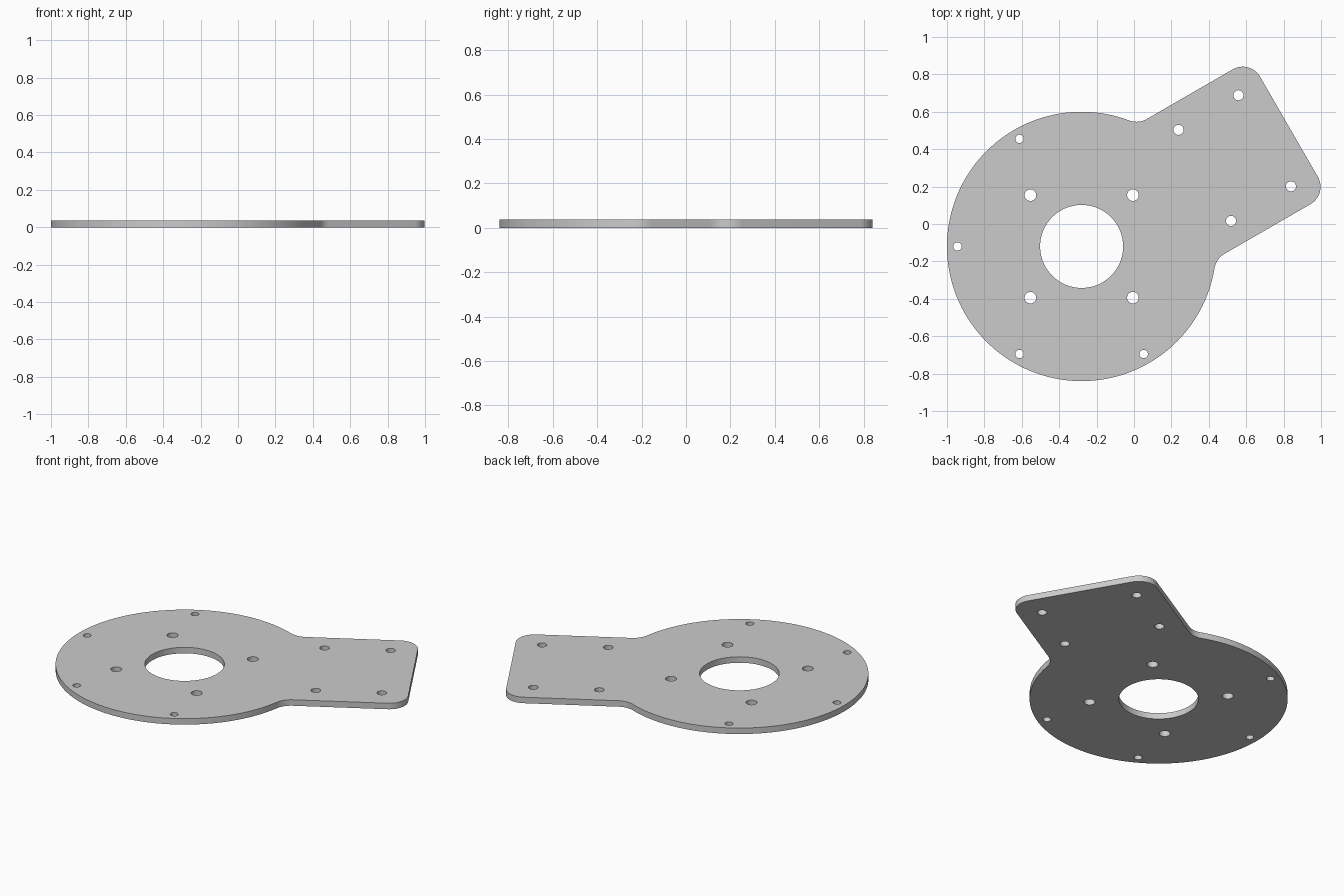
import bpy, bmesh
from math import sin, cos, pi, sqrt, atan2, radians

if "Cube" in bpy.data.objects:
    bpy.data.objects.remove(bpy.data.objects["Cube"])

CX, CY = -0.28, -0.12        # disc centre
R = 0.72                     # disc radius
END, HALF = 1.28, 0.416      # tab reach and half width, along the tab axis
CORNER, FILLET = 0.107, 0.11
TILT = radians(30)           # direction of the tab
THICK = 0.037


def arc(x, y, r, a0, a1, n):
    return [(x + r * cos(a0 + (a1 - a0) * i / n),
             y + r * sin(a0 + (a1 - a0) * i / n)) for i in range(n + 1)]


def to_world(u, v):
    return (CX + u * cos(TILT) - v * sin(TILT),
            CY + u * sin(TILT) + v * cos(TILT))


def circle(x, y, r, n):
    return arc(x, y, r, 0, 2 * pi, n)[:-1]


# Outer outline in the tab's frame: disc, fillet, two round corners, fillet
fv = HALF + FILLET
fu = sqrt((R + FILLET) ** 2 - fv ** 2)
a = atan2(fv, fu)
outline = arc(0, 0, R, a, 2 * pi - a, 120)
outline += arc(fu, -fv, FILLET, pi - a, pi / 2, 12)[1:]
outline += arc(END - CORNER, -HALF + CORNER, CORNER, -pi / 2, 0, 16)
outline += arc(END - CORNER, HALF - CORNER, CORNER, 0, pi / 2, 16)
outline += arc(fu, fv, FILLET, -pi / 2, a - pi, 12)[:-1]
loops = [[to_world(*p) for p in outline]]

# Centre bore
loops.append(circle(CX, CY, 0.222, 72))
# Square pattern of holes around the bore
for sx in (-1, 1):
    for sy in (-1, 1):
        loops.append(circle(CX + sx * 0.274, CY + sy * 0.274, 0.031, 32))
# Rim holes
for deg in (120, 180, 240, 300):
    t = radians(deg)
    loops.append(circle(CX + 0.664 * cos(t), CY + 0.664 * sin(t), 0.0225, 32))
# Tab holes
for u in (0.76, 1.13):
    for v in (-0.281, 0.281):
        loops.append(circle(*to_world(u, v), 0.027, 32))

# Filled 2D curve extruded to the plate thickness
curve = bpy.data.curves.new("plate_profile", 'CURVE')
curve.dimensions = '2D'
curve.fill_mode = 'BOTH'
curve.extrude = THICK / 2
for pts in loops:
    s = curve.splines.new('POLY')
    s.points.add(len(pts) - 1)
    for p, (x, y) in zip(s.points, pts):
        p.co = (x, y, 0, 1)
    s.use_cyclic_u = True
temp = bpy.data.objects.new("plate_profile", curve)
bpy.context.collection.objects.link(temp)
bpy.context.view_layer.update()
mesh = bpy.data.meshes.new_from_object(
    temp.evaluated_get(bpy.context.evaluated_depsgraph_get()))
bpy.data.objects.remove(temp)

# Weld caps to walls and stand the plate on the ground
bm = bmesh.new()
bm.from_mesh(mesh)
bmesh.ops.remove_doubles(bm, verts=bm.verts, dist=1e-5)
bmesh.ops.recalc_face_normals(bm, faces=bm.faces)
bmesh.ops.translate(bm, verts=bm.verts, vec=(0, 0, THICK / 2))
bm.to_mesh(mesh)
bm.free()

plate = bpy.data.objects.new("mounting_plate", mesh)
bpy.context.collection.objects.link(plate)
bpy.context.view_layer.objects.active = plate
plate.select_set(True)
bpy.ops.object.shade_smooth_by_angle(angle=radians(30))
